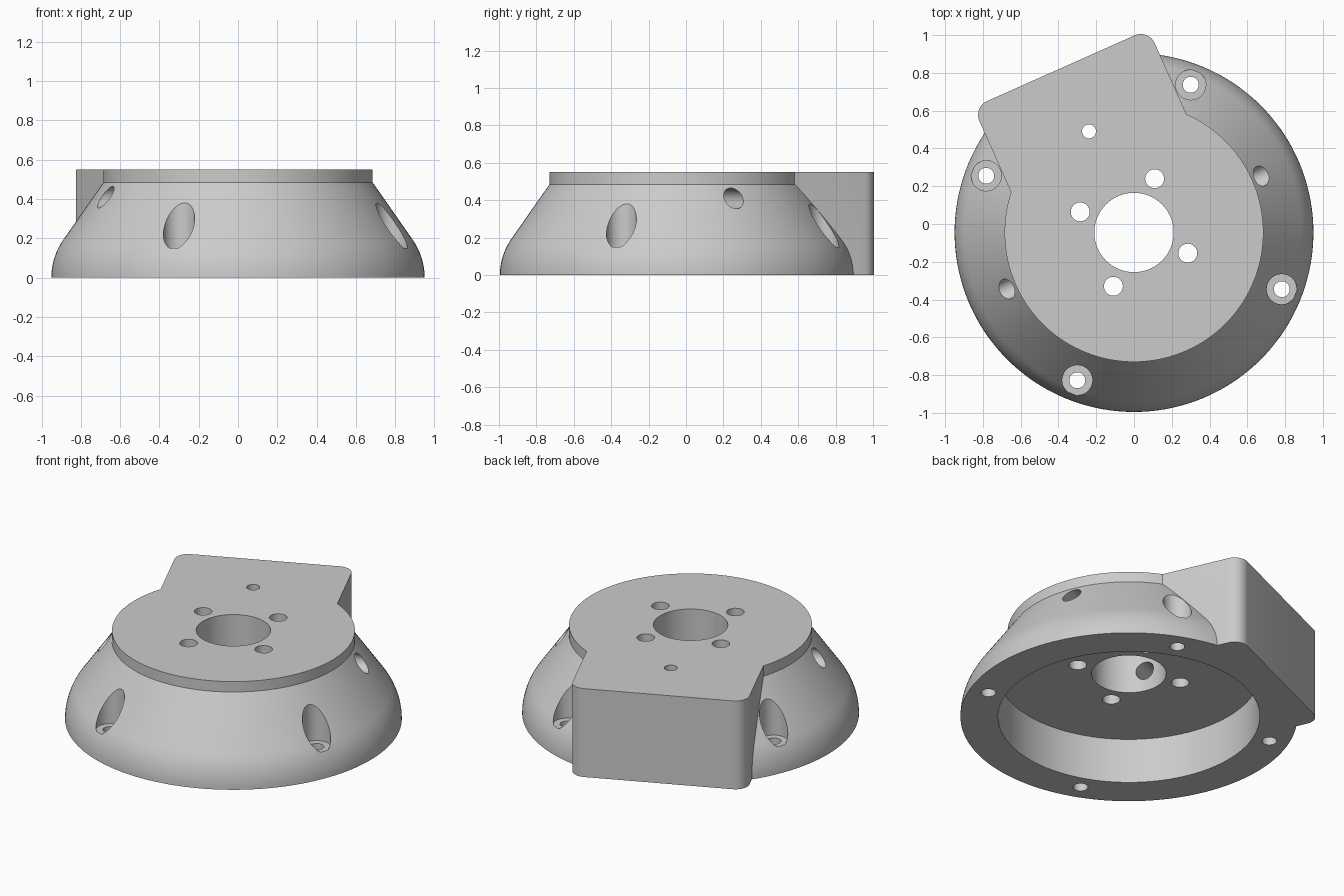
import bpy
import bmesh
from math import cos, sin, pi, radians
from mathutils import Matrix, Vector

if "Cube" in bpy.data.objects:
    bpy.data.objects.remove(bpy.data.objects["Cube"], do_unlink=True)

CENTRE = Vector((0, -0.045, 0))   # axis of the round housing
TOP = 0.55
TURN = radians(24)                # the whole hole pattern is turned by this

grey = bpy.data.materials.new("plain_grey")
grey.use_nodes = True
grey.diffuse_color = (0.6, 0.6, 0.6, 1)
grey.node_tree.nodes["Principled BSDF"].inputs["Base Color"].default_value = (0.6, 0.6, 0.6, 1)


def make_object(name, bm):
    bmesh.ops.recalc_face_normals(bm, faces=bm.faces)
    mesh = bpy.data.meshes.new(name)
    bm.to_mesh(mesh)
    bm.free()
    mesh.materials.append(grey)
    obj = bpy.data.objects.new(name, mesh)
    bpy.context.collection.objects.link(obj)
    return obj


def lathe(name, profile, steps=144):
    """Closed solid from (radius, z) points, capped at both ends."""
    bm = bmesh.new()
    rings = [[bm.verts.new(CENTRE + Vector((r * cos(2 * pi * i / steps), r * sin(2 * pi * i / steps), z)))
              for i in range(steps)] for r, z in profile]
    for low, high in zip(rings, rings[1:]):
        for i in range(steps):
            j = (i + 1) % steps
            bm.faces.new((low[i], low[j], high[j], high[i]))
    bm.faces.new(rings[0])
    bm.faces.new(rings[-1])
    return make_object(name, bm)


def extrude_outline(name, points, height):
    bm = bmesh.new()
    face = bm.faces.new([bm.verts.new((x, y, 0)) for x, y in points])
    new = bmesh.ops.extrude_face_region(bm, geom=[face])["geom"]
    bmesh.ops.translate(bm, verts=[v for v in new if isinstance(v, bmesh.types.BMVert)], vec=(0, 0, height))
    return make_object(name, bm)


def cylinder(name, radius, depth, matrix, steps=40):
    bm = bmesh.new()
    bmesh.ops.create_cone(bm, cap_ends=True, segments=steps, radius1=radius, radius2=radius,
                          depth=depth, matrix=matrix)
    return make_object(name, bm)


def upright(name, radius, distance, angle, bottom, top, steps=40):
    place = CENTRE + Vector((distance * cos(angle), distance * sin(angle), (bottom + top) / 2))
    return cylinder(name, radius, top - bottom, Matrix.Translation(place), steps)


def combine(target, tool, operation):
    mod = target.modifiers.new(tool.name, 'BOOLEAN')
    mod.operation = operation
    mod.solver = 'EXACT'
    mod.object = tool
    bpy.context.view_layer.objects.active = target
    bpy.ops.object.modifier_apply(modifier=mod.name)
    bpy.data.objects.remove(tool, do_unlink=True)


# Domed housing: rounded foot, straight cone, short neck
bend, slope = 0.337, radians(35)
foot = [(0.95 - bend * (1 - cos(slope * k / 10)), bend * sin(slope * k / 10)) for k in range(11)]
housing = lathe("domed_housing", foot + [(0.685, 0.485), (0.685, TOP)])

# Side block with two rounded outer corners
half, reach, corner = 0.508, 0.952, 0.08
outline = [(-half, 0.2), (half, 0.2)]
for side in (1, -1):
    for k in range(9):
        a = pi / 2 * k / 8 + (0 if side > 0 else pi / 2)
        outline.append((side * (half - corner) + corner * cos(a), reach - corner + corner * sin(a)))
block = extrude_outline("side_block", outline, TOP)
block.data.transform(Matrix.Translation(CENTRE) @ Matrix.Rotation(TURN, 4, 'Z'))
combine(housing, block, 'UNION')

# Round recess underneath and the central bore
combine(housing, upright("recess", 0.738, 0, 0, -0.2, 0.28, 144), 'DIFFERENCE')
combine(housing, upright("bore", 0.21, 0, 0, 0.1, 0.8, 72), 'DIFFERENCE')

# Counterbored mounting holes in the rim and bolt holes around the bore
for q in range(4):
    angle = TURN + pi / 4 + q * pi / 2
    combine(housing, upright("counterbore", 0.08, 0.838, angle, 0.15, 0.8), 'DIFFERENCE')
    combine(housing, upright("mounting_hole", 0.042, 0.838, angle, -0.2, 0.4), 'DIFFERENCE')
    combine(housing, upright("bolt_hole", 0.05, 0.305, angle, 0.1, 0.8), 'DIFFERENCE')

# Small pin hole in front of the block
combine(housing, upright("pin_hole", 0.037, 0.586, TURN + pi / 2, 0.1, 0.8), 'DIFFERENCE')

# Two sideways screw holes running from the cone into the bore
for angle in (TURN, TURN + pi):
    middle = CENTRE + Vector((0.6 * cos(angle), 0.6 * sin(angle), 0.41))
    turn = Matrix.Rotation(angle, 4, 'Z') @ Matrix.Rotation(pi / 2, 4, 'Y')
    combine(housing, cylinder("screw_hole", 0.055, 1.0, Matrix.Translation(middle) @ turn), 'DIFFERENCE')

# Smooth curved walls, crisp edges
bpy.ops.object.select_all(action='DESELECT')
housing.select_set(True)
bpy.context.view_layer.objects.active = housing
bpy.ops.object.shade_smooth_by_angle(angle=radians(25))
